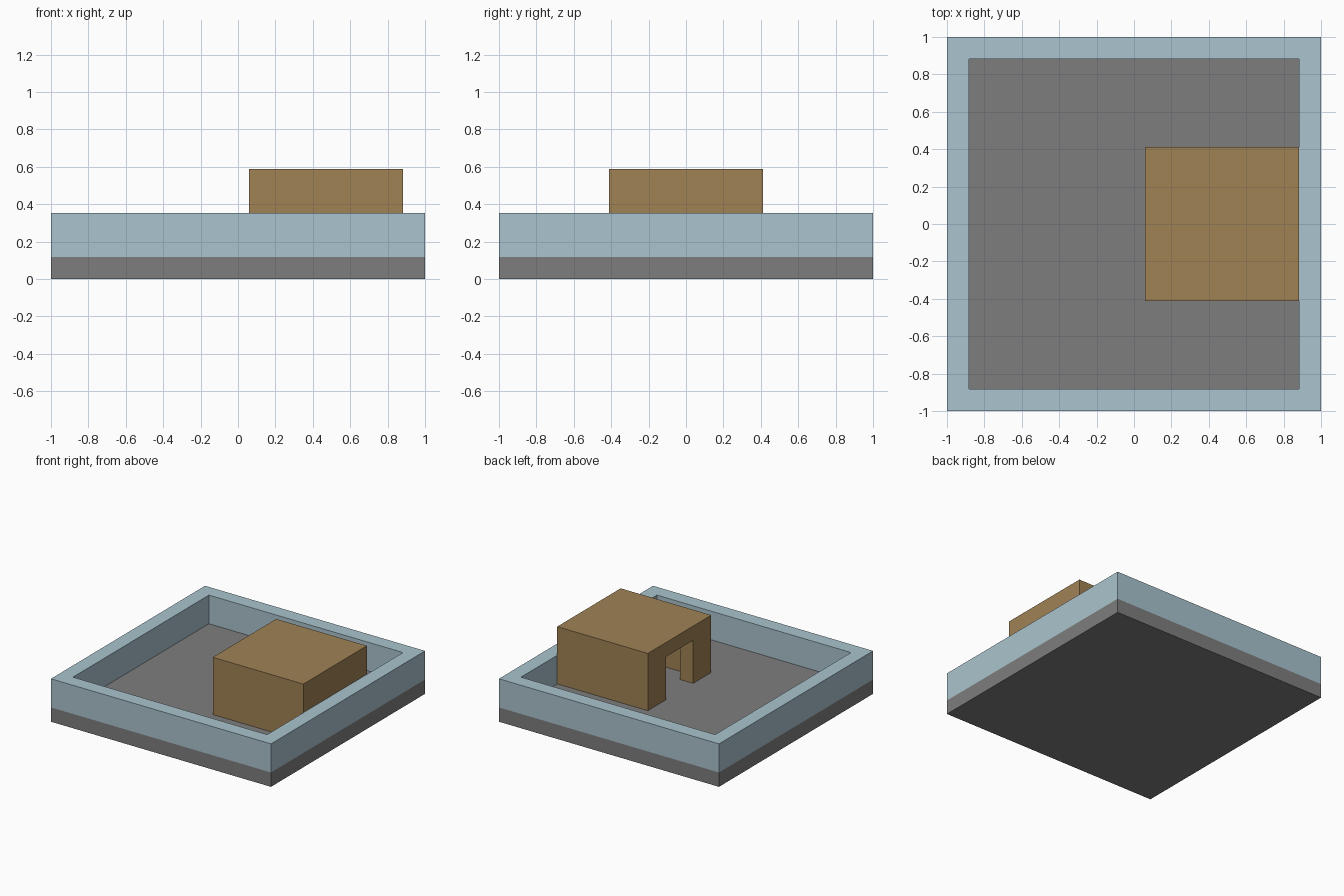
import bpy
import bmesh

cube = bpy.data.objects.get("Cube")
if cube:
    bpy.data.objects.remove(cube, do_unlink=True)

U = 2 / 17  # one building unit: every wall and slab is this thick


def material(name, rgb):
    mat = bpy.data.materials.new(name)
    mat.use_nodes = True
    color = (*rgb, 1)
    mat.diffuse_color = color
    mat.node_tree.nodes["Principled BSDF"].inputs["Base Color"].default_value = color
    return mat


def rect(x0, x1, y0, y1):
    return [(x0, y0), (x1, y0), (x1, y1), (x0, y1)]


def extrude_plan(name, polygons, z, height, mat):
    """Extrude a floor plan, given as touching polygons in units, upwards."""
    bm = bmesh.new()
    for polygon in polygons:
        bm.faces.new([bm.verts.new((x * U, y * U, z * U)) for x, y in polygon])
    bmesh.ops.remove_doubles(bm, verts=bm.verts[:], dist=0.0001)
    top = bmesh.ops.extrude_face_region(bm, geom=bm.faces[:], use_keep_orig=True)
    verts = [v for v in top["geom"] if isinstance(v, bmesh.types.BMVert)]
    bmesh.ops.translate(bm, verts=verts, vec=(0, 0, height * U))
    bmesh.ops.recalc_face_normals(bm, faces=bm.faces[:])
    mesh = bpy.data.meshes.new(name)
    bm.to_mesh(mesh)
    bm.free()
    mesh.materials.append(mat)
    bpy.context.scene.collection.objects.link(bpy.data.objects.new(name, mesh))


gray = material("floor gray", (0.208, 0.208, 0.208))
blue = material("pale blue", (0.4, 0.55, 0.612))
brown = material("wood brown", (0.352, 0.223, 0.091))

# Tray: solid floor slab with a raised rim of four mitred sides
outside = rect(-8.5, 8.5, -8.5, 8.5)
inside = rect(-7.5, 7.5, -7.5, 7.5)
rim = [(outside[i - 1], outside[i], inside[i], inside[i - 1]) for i in range(4)]
extrude_plan("floor_slab", [outside], 0, 1, gray)
extrude_plan("rim_wall", rim, 1, 2, blue)

# Hollow shelter: walls with a doorway on the -x side, then a flat roof
half_inner = [(0.5, 1.5), (1.5, 1.5), (1.5, 2.5), (6.5, 2.5)]
half_outer = [(7.5, 3.5), (0.5, 3.5)]
inner = half_inner + [(x, -y) for x, y in reversed(half_inner)]
outer = [(x, -y) for x, y in reversed(half_outer)] + half_outer
extrude_plan("shelter_walls", [inner + outer], 1, 3, brown)
extrude_plan("shelter_roof", [rect(0.5, 7.5, -3.5, 3.5)], 4, 1, brown)
